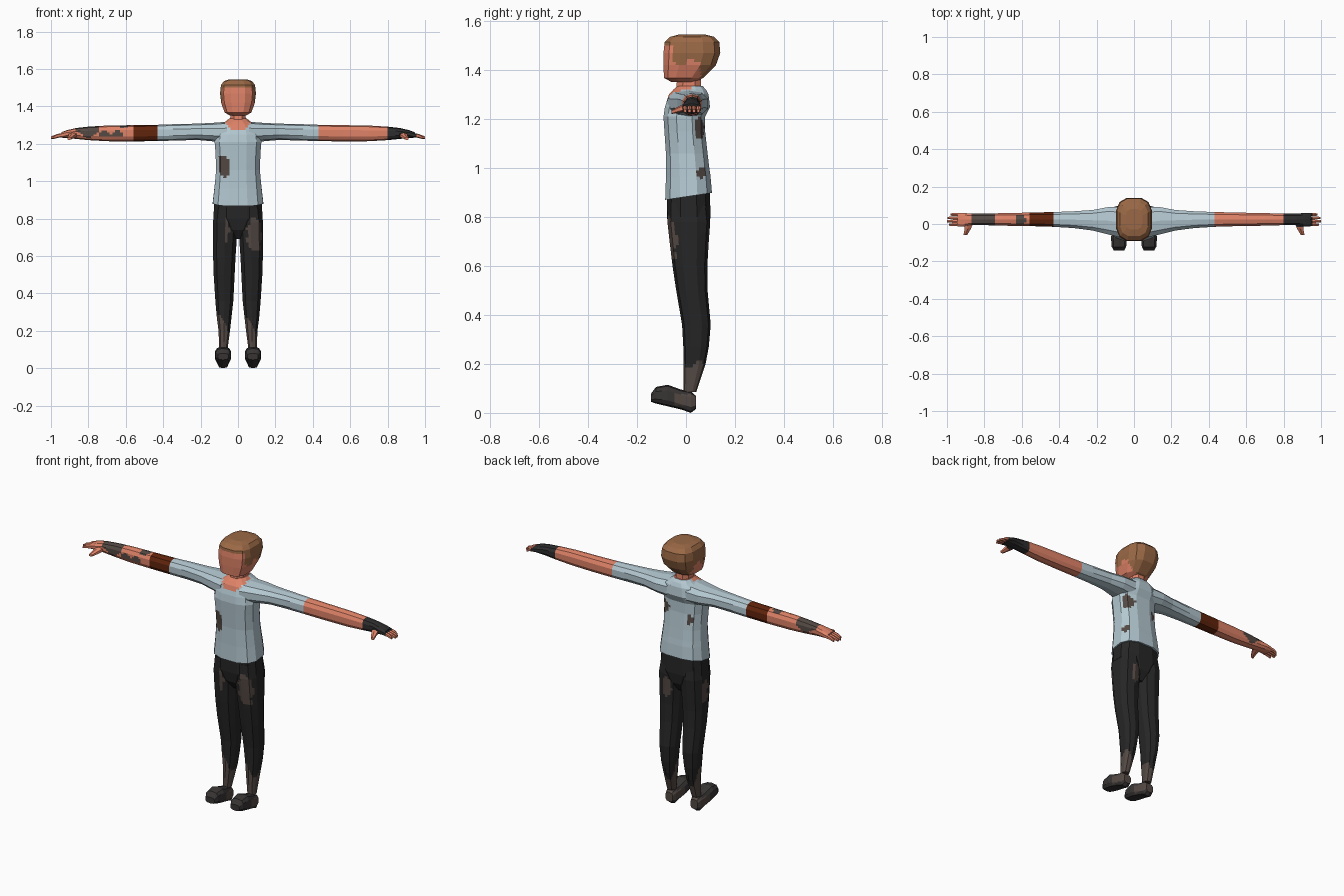
import bpy, bmesh, math

if "Cube" in bpy.data.objects:
    bpy.data.objects.remove(bpy.data.objects["Cube"])


def make_mat(name, r, g, b):
    lin = lambda c: ((c / 255 + 0.055) / 1.055) ** 2.4 if c > 10 else c / 255 / 12.92
    m = bpy.data.materials.new(name)
    m.diffuse_color = (lin(r), lin(g), lin(b), 1)
    m.use_nodes = True
    m.node_tree.nodes["Principled BSDF"].inputs["Base Color"].default_value = m.diffuse_color
    return m


names = ["skin", "hair_brown", "shirt_blue_grey", "trouser_black", "dirt_brown",
         "armband_brown", "glove_black", "shoe_dark"]
rgb = [(222, 130, 103), (155, 105, 70), (180, 200, 209), (38, 38, 38), (84, 73, 68),
       (97, 36, 12), (45, 45, 46), (56, 52, 52)]
MATS = [make_mat(n, *c) for n, c in zip(names, rgb)]
SKIN, HAIR, SHIRT, BLACK, DIRT, BAND, GLOVE, SHOE = range(8)


def section(n, power, sub):
    """Rounded n-sided outline filling the -1..1 square, edges split for colour borders."""
    pts = []
    for i in range(n):
        a = 2 * math.pi * (i + 0.5) / n
        c, s = math.cos(a), math.sin(a)
        pts.append((math.copysign(abs(c) ** (2 / power), c), math.copysign(abs(s) ** (2 / power), s)))
    mu, mv = max(p[0] for p in pts), max(p[1] for p in pts)
    pts = [(u / mu, v / mv) for u, v in pts]
    out = []
    for i, (u, v) in enumerate(pts):
        u2, v2 = pts[(i + 1) % n]
        out += [(u + (u2 - u) * k / sub, v + (v2 - v) * k / sub) for k in range(sub)]
    return out


def loft(name, axis, rings, rule, n=10, power=2.5, sub=3, step=0.015, side=1, warp=None):
    """Skin rings of (t, a0, a1, b0, b1) along an axis; rule(x, y, z) picks the colour."""
    fine = []
    for r, q in zip(rings, rings[1:]):
        k = max(1, math.ceil(abs(q[0] - r[0]) / step))
        fine += [[a + (b - a) * i / k for a, b in zip(r, q)] for i in range(k)]
    fine.append(rings[-1])
    bm = bmesh.new()
    loops = []
    for t, a0, a1, b0, b1 in fine:
        loop = []
        for u, v in section(n, power, sub):
            a, b = (a0 + a1 + u * (a1 - a0)) / 2, (b0 + b1 + v * (b1 - b0)) / 2
            x, y, z = {"x": (t, a, b), "y": (a, t, b), "z": (a, b, t)}[axis]
            if warp:
                x, y, z = warp(x, y, z)
            loop.append(bm.verts.new((x * side, y, z)))
        loops.append(loop)
    m = len(loops[0])
    for p, q in zip(loops, loops[1:]):
        for i in range(m):
            bm.faces.new((p[i], p[(i + 1) % m], q[(i + 1) % m], q[i]))
    bm.faces.new(loops[0])
    bm.faces.new(loops[-1])
    bmesh.ops.recalc_face_normals(bm, faces=bm.faces)
    used = []
    for f in bm.faces:
        k = rule(*f.calc_center_median())
        if k not in used:
            used.append(k)
        f.material_index = used.index(k)
    me = bpy.data.meshes.new(name)
    bm.to_mesh(me)
    bm.free()
    for k in used:
        me.materials.append(MATS[k])
    ob = bpy.data.objects.new(name, me)
    bpy.context.collection.objects.link(ob)
    return ob


def plain(k):
    return lambda x, y, z: k


def blob(x, y, z, c, r):
    """Ragged oval stain around c."""
    d = sum(((p - q) / s) ** 2 for p, q, s in zip((x, y, z), c, r))
    return d < 1 + 0.25 * math.sin(90 * z + 60 * x)


# Head with hair cap
def head_rule(x, y, z):
    low = z < 1.43 + 0.012 * math.sin(60 * y) and y < 0.06
    face = y < -0.055 and z < 1.50 and abs(x) < 0.085
    return SKIN if low or face else HAIR


loft("head", "z", [(1.352, -.045, .045, -.06, .04), (1.368, -.072, .072, -.09, .07),
                   (1.42, -.09, .09, -.092, .122), (1.47, -.096, .096, -.092, .14),
                   (1.515, -.091, .091, -.087, .136), (1.536, -.075, .075, -.065, .115),
                   (1.545, -.045, .045, -.03, .08)], head_rule, n=12, power=2.9)
loft("neck", "z", [(1.28, -.06, .06, -.055, .07), (1.325, -.042, .042, -.04, .062),
                   (1.38, -.04, .04, -.035, .06)], plain(SKIN), n=8, sub=1, step=1)


# Shirt body with open collar and stains
def shirt_rule(x, y, z):
    if y < 0.03 and (x / 0.07) ** 2 + ((z - 1.33) / 0.06) ** 2 < 1:
        return SKIN
    stains = [((-.075, -.085, 1.085), (.032, .06, .065)), ((.09, .055, 1.16), (.06, .022, .042)),
              ((.1, .06, .975), (.05, .018, .025)), ((-.075, .07, 1.12), (.02, .05, .028))]
    return DIRT if any(blob(x, y, z, c, r) for c, r in stains) else SHIRT


def hem(x, y, z):
    return x, y, z + 0.15 * (y + 0.085) * max(0, (1.0 - z) / 0.13)


loft("shirt_body", "z", [(.87, -.135, .135, -.085, .106), (.96, -.126, .126, -.082, .1),
                         (1.06, -.117, .117, -.082, .088), (1.15, -.12, .12, -.088, .078),
                         (1.21, -.125, .125, -.092, .078), (1.25, -.12, .12, -.086, .098),
                         (1.3, -.1, .1, -.07, .092), (1.32, -.065, .065, -.052, .082),
                         (1.335, -.048, .048, -.035, .068)], shirt_rule, n=12, power=2.7, warp=hem)


# Trouser hips
loft("hips", "z", [(.9, -.126, .126, -.078, .098), (.8, -.132, .132, -.078, .1),
                   (.74, -.07, .07, -.066, .09), (.69, -.02, .02, -.03, .06)],
     plain(BLACK), n=12, power=2.7, sub=1, step=1)


def leg_rule(x, y, z):
    if z < 0.23 + 0.05 * math.sin(45 * x + 30 * y) - 0.8 * max(0, y - 0.03):
        return DIRT
    stains = [((.085, -.05, .71), (.04, .055, .1)), ((-.06, -.065, .74), (.014, .04, .07)),
              ((.06, .09, .7), (.025, .03, .06)), ((-.13, .02, .7), (.03, .03, .07))]
    return DIRT if any(blob(x, y, z, c, r) for c, r in stains) else BLACK


def foot_rule(x, y, z):
    return DIRT if y > -0.05 and 0.03 < z < 0.075 else SHOE


for side, tag in ((1, "left"), (-1, "right")):
    # Legs and shoes
    loft(tag + "_leg", "z", [(.86, .002, .124, -.074, .09), (.78, .001, .134, -.076, .099),
                             (.7, .006, .134, -.067, .093), (.6, .013, .133, -.055, .087),
                             (.5, .018, .13, -.04, .088), (.36, .025, .121, -.016, .101),
                             (.27, .035, .113, -.011, .093), (.2, .043, .104, -.01, .08),
                             (.085, .058, .1, -.01, .042)], leg_rule, side=side)
    loft(tag + "_shoe", "y", [(-.142, .052, .108, .045, .08), (-.122, .042, .119, .038, .106),
                              (-.075, .037, .123, .027, .115), (-.02, .044, .116, .014, .095),
                              (.02, .05, .11, .0, .088), (.04, .057, .103, .015, .07)],
         foot_rule, n=10, power=3, side=side)

    # Arms: sleeve, bare forearm, armband or glove
    def arm_rule(x, y, z):
        d = abs(x)
        if d < 0.43:
            return SHIRT
        if x > 0:
            return SKIN if d < 0.8 else GLOVE
        if d < 0.56:
            return BAND
        if 0.74 < d < 0.87 and z > 1.25 + 0.02 * math.sin(45 * d):
            return DIRT
        if 0.62 < d < 0.75 and y < 0.02 and 1.24 < z < 1.265 + 0.01 * math.sin(90 * d):
            return DIRT
        return DIRT if blob(d, y, z, (.61, .02, 1.3), (.03, .03, .02)) else SKIN

    loft(tag + "_arm", "x", [(.06, -.075, .09, 1.205, 1.318), (.14, -.055, .09, 1.214, 1.312),
                             (.22, -.035, .075, 1.221, 1.308), (.32, -.022, .068, 1.218, 1.306),
                             (.43, -.015, .064, 1.215, 1.302), (.56, -.011, .061, 1.213, 1.3),
                             (.7, -.009, .058, 1.214, 1.298), (.8, -.006, .056, 1.22, 1.292),
                             (.87, -.006, .055, 1.227, 1.284), (.915, -.014, .06, 1.231, 1.273),
                             (.945, -.012, .059, 1.233, 1.262)], arm_rule, side=side)

    # Fingers and thumb, with glove ending at the knuckles
    finger = lambda x, y, z: GLOVE if 0 < x < 0.955 else SKIN
    for i, tip in enumerate((.988, 1.0, .997, .982)):
        y = -.012 + .018 * i
        loft(f"{tag}_finger_{i + 1}", "x", [(.93, y, y + .017, 1.236, 1.26),
                                            (.965, y, y + .017, 1.232, 1.253),
                                            (tip, y + .003, y + .014, 1.226, 1.24)],
             finger, n=6, sub=1, side=side)
    loft(tag + "_thumb", "y", [(.005, .86, .905, 1.233, 1.265), (-.025, .872, .905, 1.228, 1.254),
                               (-.06, .893, .912, 1.22, 1.236)],
         lambda x, y, z: GLOVE if x > 0 and y > -0.015 else SKIN, n=6, sub=1, side=side)
